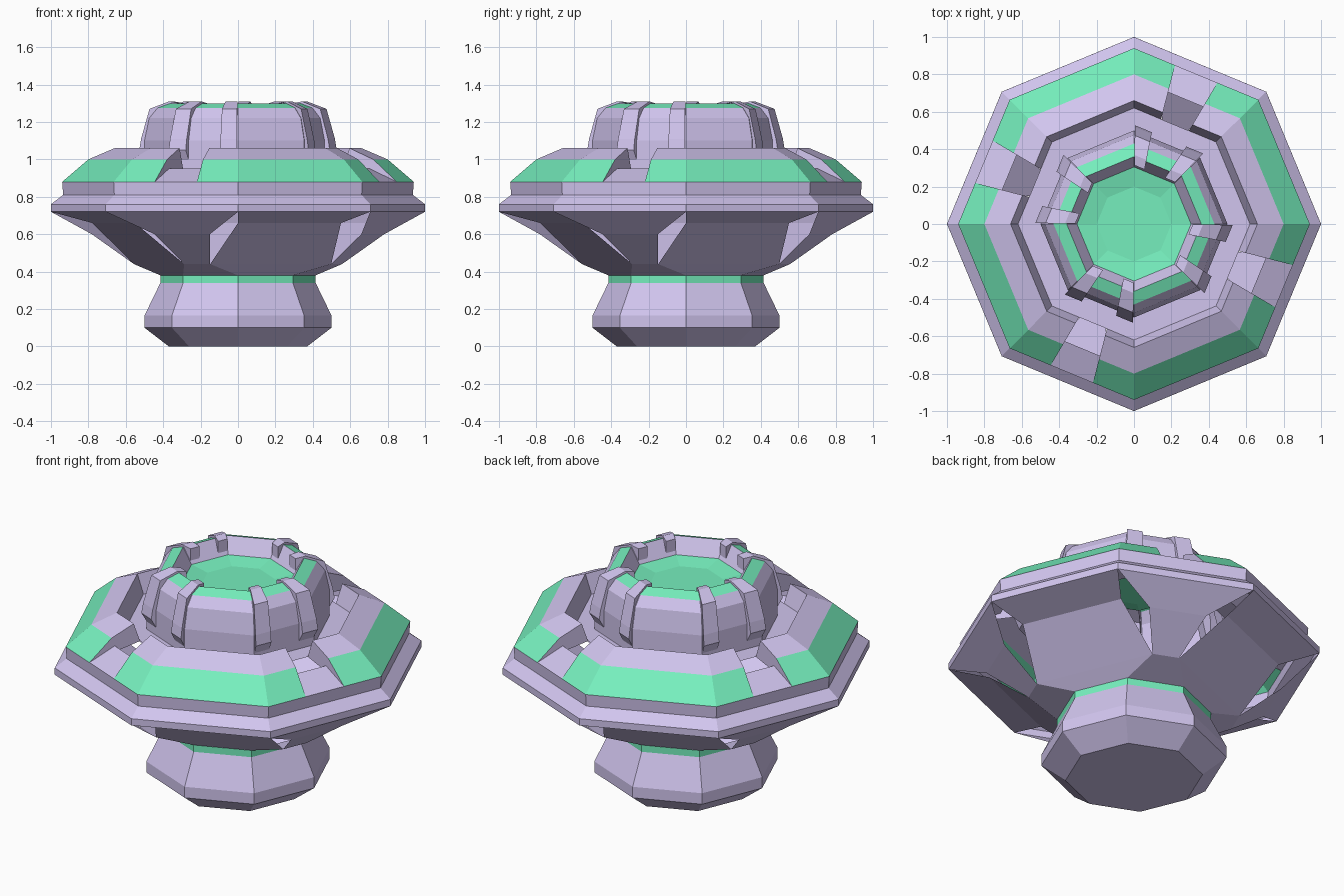
import bpy
from math import sin, cos, radians

if "Cube" in bpy.data.objects:
    bpy.data.objects.remove(bpy.data.objects["Cube"])


def material(name, color):
    m = bpy.data.materials.new(name)
    m.diffuse_color = color
    m.use_nodes = True
    m.node_tree.nodes["Principled BSDF"].inputs["Base Color"].default_value = m.diffuse_color
    return m


PURPLE = material("purple", (0.64, 0.56, 0.86, 1))
GREEN = material("green", (0.18, 0.86, 0.51, 1))
FULL = [45 * i for i in range(9)]


def make(name, verts, faces, greens=()):
    me = bpy.data.meshes.new(name)
    me.from_pydata(verts, [], faces)
    me.materials.append(PURPLE)
    me.materials.append(GREEN)
    for i in greens:
        me.polygons[i].material_index = 1
    ob = bpy.data.objects.new(name, me)
    bpy.context.collection.objects.link(ob)
    return ob


def oct_point(r, z, a):
    # point on an octagon of corner radius r, at angle a
    q = r * cos(radians(22.5)) / cos(radians(a % 45 - 22.5))
    return (q * cos(radians(a)), q * sin(radians(a)), z)


def sweep(name, profile, angles=FULL, green=(), caps=False, closed=False):
    # sweep an (r, z) profile around the octagon; green = profile segments
    whole = angles[-1] - angles[0] == 360
    cols = angles[:-1] if whole else angles
    n, m = len(profile), len(cols)
    verts = [oct_point(r, z, a) for a in cols for r, z in profile]
    faces, greens = [], []
    for j in range(m if whole else m - 1):
        k = (j + 1) % m
        for i in range(n if closed else n - 1):
            i2 = (i + 1) % n
            if i in green:
                greens.append(len(faces))
            faces.append((j * n + i, k * n + i, k * n + i2, j * n + i2))
    if caps:
        faces.append(tuple(range(n)))
        faces.append(tuple(reversed(range((m - 1) * n, m * n))))
    return make(name, verts, faces, greens)


def side_loft(name, rows, side):
    # rows of (distance, half width, z) on one side of the octagon
    a = radians(22.5 + 45 * side)
    verts = [(d * cos(a) - h * sin(a), d * sin(a) + h * cos(a), z)
             for d, w, z in rows for h in (-w, w)]
    faces = [(2 * i, 2 * i + 1, 2 * i + 3, 2 * i + 2) for i in range(len(rows) - 1)]
    return make(name, verts, faces)


# foot with green collar
sweep("foot", [(0.001, 0), (.37, 0), (.5, .1), (.5, .165), (.415, .34), (.415, .38)],
      green=(4,))

# outer rim
sweep("rim", [(1, .72), (1, .76), (.935, .81), (.94, .88)])

for k in range(4):
    # wide bowl panel and narrow strut under the rim
    side_loft("bowl_panel", [(.383, .159, .38), (.457, .35, .44),
                             (.72, .298, .66), (.924, .383, .72)], 2 * k)
    side_loft("bowl_strut", [(.383, .159, .38), (.5706, .0757, .44),
                             (.78, .16, .6), (.924, .383, .72)], 2 * k + 1)
    # raised upper shell with cut ends, and the notch floor between shells
    c = 22.5 + 90 * k
    sweep("upper_shell", [(.94, .88), (.8, 1.0), (.66, 1.06), (.62, .95)],
          [c - 37, c - 22.5, c + 22.5, c + 37], green=(0,), caps=True)
    sweep("notch_floor", [(.94, .88), (.78, .95)], [c + 37, c + 53])
    # pair of ribs on the drum
    n = c + 45
    for a0, a1 in ((n - 22, n - 11.5), (n + 11.5, n + 22)):
        sweep("drum_rib", [(.48, .96), (.53, 1.05), (.52, 1.11), (.475, 1.27), (.37, 1.31),
                           (.315, 1.3), (.315, 1.23), (.42, 1.2)],
              [a0, a1], caps=True, closed=True)

# gutter and drum with green lip and dished top
sweep("drum", [(.62, .95), (.5, .95), (.5, 1.1), (.475, 1.22), (.43, 1.275), (.36, 1.3),
               (.305, 1.21), (.2, 1.19), (.001, 1.19)], green=(4, 6, 7))
